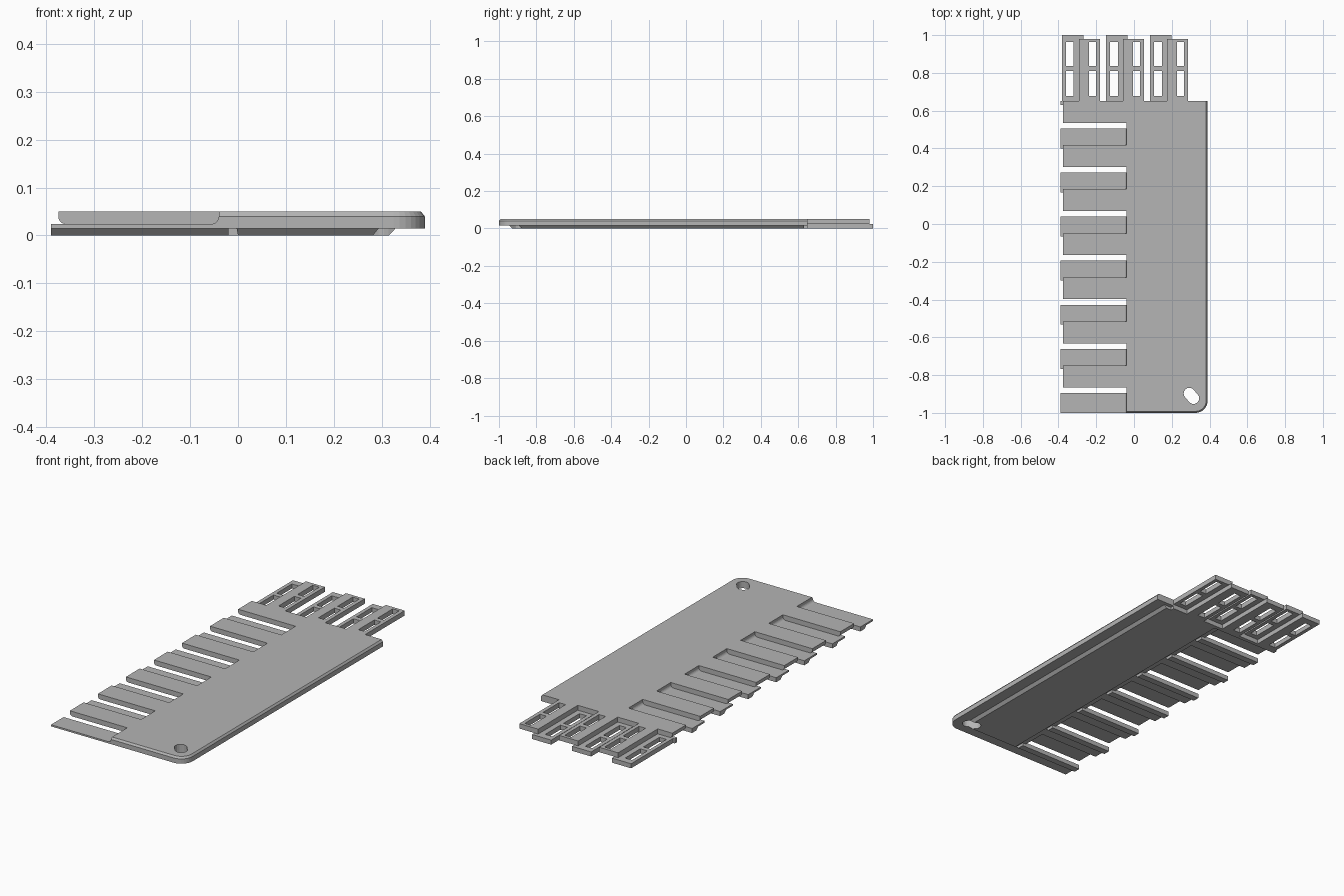
import bpy, bmesh
from math import sin, cos, pi
from mathutils import Vector

cube = bpy.data.objects.get("Cube")
if cube:
    bpy.data.objects.remove(cube, do_unlink=True)

grey = bpy.data.materials.new("plain grey")
grey.use_nodes = True
COLOUR = (0.46, 0.46, 0.46, 1)
grey.diffuse_color = COLOUR
grey.node_tree.nodes["Principled BSDF"].inputs["Base Color"].default_value = COLOUR

LOW, MID, TOP = 0.015, 0.024, 0.05   # flange underside, lap plane, top face
ROOT, BACK = -0.04, 0.65             # tooth roots, back edge of the body
PITCH = 0.2335


def finish(name, bm):
    bmesh.ops.recalc_face_normals(bm, faces=bm.faces[:])
    mesh = bpy.data.meshes.new(name)
    bm.to_mesh(mesh)
    bm.free()
    mesh.materials.append(grey)
    ob = bpy.data.objects.new(name, mesh)
    bpy.context.collection.objects.link(ob)
    return ob


def loft(name, rings):
    """Skin closed rings of equal length and cap both ends."""
    bm = bmesh.new()
    loops = [[bm.verts.new(p) for p in ring] for ring in rings]
    n = len(loops[0])
    for a, b in zip(loops, loops[1:]):
        for i in range(n):
            j = (i + 1) % n
            bm.faces.new((a[i], a[j], b[j], b[i]))
    bm.faces.new(loops[0][::-1])
    bm.faces.new(loops[-1])
    return finish(name, bm)


def box_ring(x0, x1, y0, y1, z):
    return [(x0, y0, z), (x1, y0, z), (x1, y1, z), (x0, y1, z)]


def arc(cx, cy, r, start, end, steps=8):
    angles = [start + (end - start) * i / steps for i in range(steps + 1)]
    return [(cx + r * cos(a), cy + r * sin(a)) for a in angles]


def body_ring(z, inset):
    """Body outline with one rounded front corner."""
    corner = arc(0.325, -0.935, 0.065 - inset, -pi / 2, 0)
    outline = [(ROOT, -1 + inset)] + corner + [(0.39 - inset, BACK), (ROOT, BACK)]
    return [(x, y, z) for x, y in outline]


def slotted_finger(name, x0, width, hole, y1, z0, z1):
    """Flat finger with two slots: a grid of cells, left open at the slots."""
    xs = [x0, x0 + hole[0], x0 + hole[1], x0 + width]
    ys = [BACK, 0.677, 0.81, 0.836, 0.963, y1]
    bm = bmesh.new()
    grid = [[bm.verts.new((x, y, z0)) for y in ys] for x in xs]
    for i in range(3):
        for j in range(5):
            if i == 1 and j in (1, 3):
                continue
            bm.faces.new((grid[i][j], grid[i + 1][j], grid[i + 1][j + 1], grid[i][j + 1]))
    made = bmesh.ops.extrude_face_region(bm, geom=bm.faces[:])["geom"]
    moved = [v for v in made if isinstance(v, bmesh.types.BMVert)]
    bmesh.ops.translate(bm, verts=moved, vec=Vector((0, 0, z1 - z0)))
    return finish(name, bm)


# Body plate with a bevelled top rim, and the thicker pad beneath it
body = loft("body_plate", [body_ring(LOW, 0), body_ring(0.04, 0), body_ring(TOP, 0.008)])
pad = loft("underside_pad", [box_ring(0, 0.315, -0.93, 0.63, 0),
                             box_ring(-0.003, 0.33, -0.945, 0.63, LOW + 0.001)])

# Oblong hanging hole through both
slot = arc(0.293, -0.897, 0.03, pi / 4, 5 * pi / 4) + arc(0.315, -0.923, 0.03, 5 * pi / 4, 9 * pi / 4)
cutter = loft("hole_cutter", [[(x, y, z) for x, y in slot] for z in (-0.1, 0.1)])
cutter.hide_render = True
for ob in (body, pad):
    mod = ob.modifiers.new("hanging_hole", "BOOLEAN")
    mod.operation = "DIFFERENCE"
    mod.solver = "EXACT"
    mod.object = cutter
    bpy.context.view_layer.objects.active = ob
    bpy.ops.object.modifier_apply(modifier=mod.name)
bpy.data.objects.remove(cutter, do_unlink=True)

# Side teeth: a low lap and a high lap per step
upper_profile = arc(-0.36, MID + 0.015, 0.015, pi, 3 * pi / 2, 5)
upper_profile += [(ROOT, MID), (ROOT, TOP), (-0.375, TOP)]
for i in range(7):
    y = -1 + i * PITCH
    lap = [(y, LOW), (y + 0.055, LOW), (y + 0.07, 0), (y + 0.105, 0),
           (y + 0.105, MID), (y, MID)]
    loft(f"lower_tooth_{i + 1}", [[(x, py, pz) for py, pz in lap] for x in (-0.39, -0.02)])
    fillet = arc(ROOT - 0.016, 0.04, 0.016, 0, -pi / 2, 5) + [(ROOT, MID)]
    loft(f"tooth_fillet_{i + 1}", [[(px, py, pz) for px, pz in fillet] for py in (y, y + 0.105)])
    y0 = -0.865 + i * PITCH
    y1 = min(y0 + 0.115, BACK)
    loft(f"upper_tooth_{i + 1}", [[(px, py, pz) for px, pz in upper_profile] for py in (y0, y1)])

# Low bar that carries the end fingers
loft("finger_bar", [box_ring(-0.39, 0.285, 0.63, BACK, z) for z in (0, MID)])

# Slotted end fingers, low and high in turn
for i in range(3):
    shift = i * 0.233
    slotted_finger(f"lower_finger_{i + 1}", -0.38 + shift, 0.112, (0.02, 0.061), 1.0, 0, MID)
    slotted_finger(f"upper_finger_{i + 1}", -0.29 + shift, 0.11, (0.052, 0.09), 0.98, MID, TOP)
